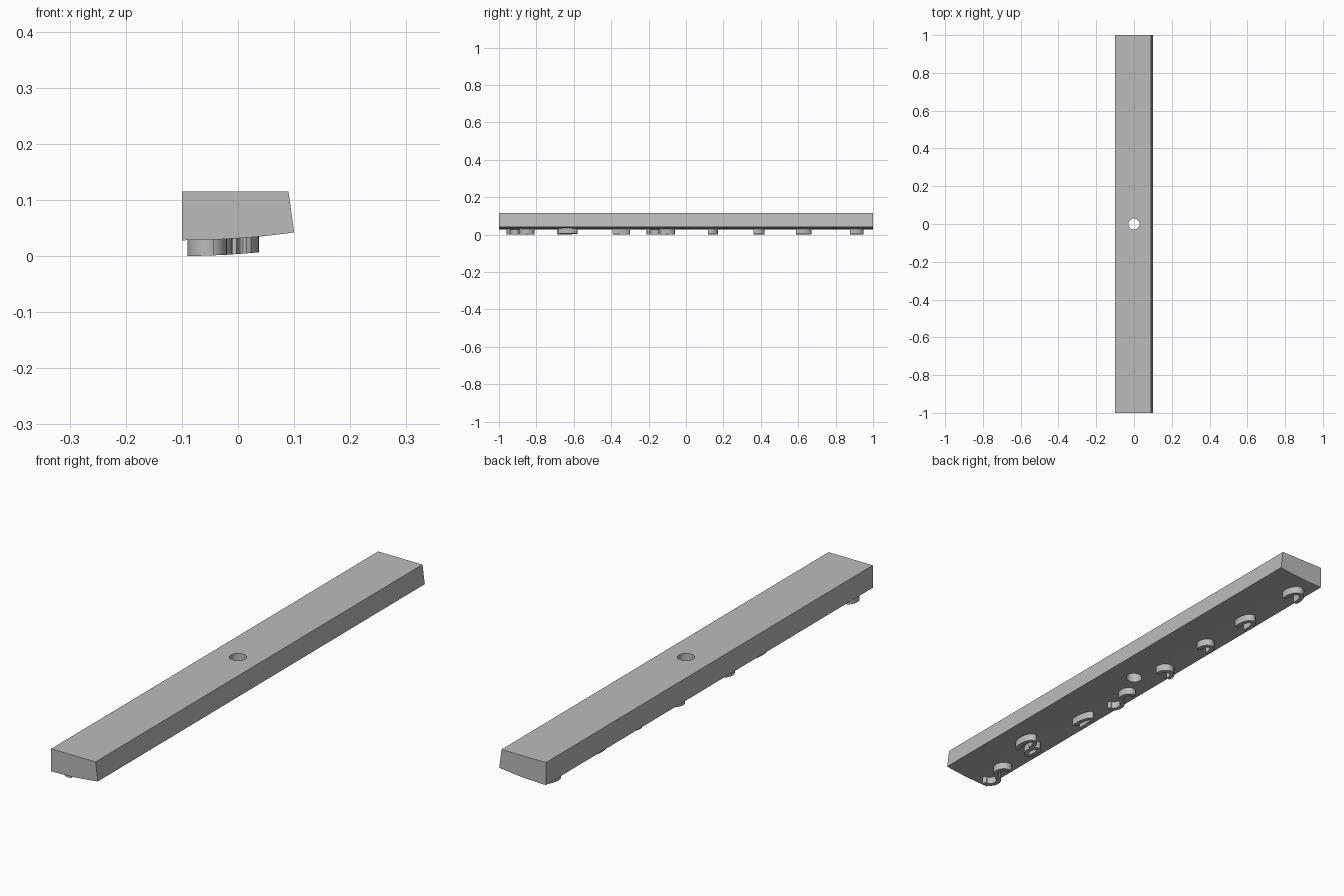
import bpy, bmesh, math

cube = bpy.data.objects.get("Cube")
if cube:
    bpy.data.objects.remove(cube, do_unlink=True)

grey = bpy.data.materials.new("plain grey")
grey.use_nodes = True
colour = (0.5, 0.5, 0.5, 1)
grey.diffuse_color = colour
grey.node_tree.nodes["Principled BSDF"].inputs["Base Color"].default_value = colour


def underside(x):
    """Height of the gently curved bottom face."""
    return 0.0315 + 0.07 * x + 0.35 * x * x


def make_object(name, bm):
    bmesh.ops.recalc_face_normals(bm, faces=bm.faces)
    mesh = bpy.data.meshes.new(name)
    bm.to_mesh(mesh)
    bm.free()
    mesh.materials.append(grey)
    obj = bpy.data.objects.new(name, mesh)
    bpy.context.collection.objects.link(obj)
    return obj


def smooth(obj):
    bpy.ops.object.select_all(action='DESELECT')
    obj.select_set(True)
    bpy.context.view_layer.objects.active = obj
    bpy.ops.object.shade_smooth_by_angle(angle=math.radians(30))


# Long bar: one cross-section swept along y
def build_bar():
    bm = bmesh.new()
    steps = 12
    xs = [-0.1 + 0.2 * i / steps for i in range(steps + 1)]
    section = [(x, underside(x)) for x in xs] + [(0.09, 0.115), (-0.1, 0.115)]
    face = bm.faces.new([bm.verts.new((x, -1, z)) for x, z in section])
    swept = bmesh.ops.extrude_face_region(bm, geom=[face])["geom"]
    bmesh.ops.translate(bm, vec=(0, 2, 0),
                        verts=[g for g in swept if isinstance(g, bmesh.types.BMVert)])
    return make_object("bar", bm)


bar = build_bar()

# Round hole through the middle
bm = bmesh.new()
bmesh.ops.create_cone(bm, cap_ends=True, segments=32, radius1=0.03, radius2=0.03, depth=0.4)
cutter = make_object("hole_cutter", bm)
cut = bar.modifiers.new("hole", 'BOOLEAN')
cut.operation = 'DIFFERENCE'
cut.object = cutter
cut.solver = 'EXACT'
bpy.context.view_layer.objects.active = bar
bar.select_set(True)
bpy.ops.object.modifier_apply(modifier=cut.name)
bpy.data.objects.remove(cutter, do_unlink=True)
smooth(bar)


# Raised curved ridge hanging from the underside
def ridge(name, x0, x1, y0, y1, start, sweep, width=0.017, drop=0.028):
    bm = bmesh.new()
    cx, cy = (x0 + x1) / 2, (y0 + y1) / 2
    rx, ry = (x1 - x0) / 2, (y1 - y0) / 2
    closed = sweep >= 360
    count = 24
    rings = []
    for i in range(count if closed else count + 1):
        a = math.radians(start + sweep * i / count)
        ring = []
        for inset, low in ((0, 0), (width, 0), (width, drop), (0, drop)):
            x = cx + (rx - inset) * math.cos(a)
            y = cy + (ry - inset) * math.sin(a)
            z = underside(x) - low + (0 if low else 0.002)
            ring.append(bm.verts.new((x, y, z)))
        rings.append(ring)
    pairs = list(zip(rings, rings[1:]))
    if closed:
        pairs.append((rings[-1], rings[0]))
    else:
        bm.faces.new(rings[0])
        bm.faces.new(rings[-1])
    for a, b in pairs:
        for k in range(4):
            n = (k + 1) % 4
            bm.faces.new((a[k], a[n], b[n], b[k]))
    smooth(make_object(name, bm))


# Ridges in order along the bar: x range, y range, start angle, sweep
ridges = [
    (-0.09, -0.02, -0.96, -0.88, 90, 200),
    (-0.09, -0.02, -0.89, -0.81, -90, 200),
    (-0.06, -0.01, -0.69, -0.61, 0, 360),
    (-0.02, 0.037, -0.69, -0.58, -60, 240),
    (-0.07, -0.02, -0.44, -0.30, -20, 220),
    (-0.08, -0.02, -0.21, -0.13, 90, 200),
    (-0.08, -0.02, -0.14, -0.06, -90, 200),
    (-0.08, -0.01, 0.09, 0.17, -20, 220),
    (-0.07, -0.01, 0.34, 0.42, -30, 240),
    (-0.07, -0.01, 0.56, 0.67, -30, 240),
    (-0.08, -0.01, 0.84, 0.95, -20, 220),
]
for i, spec in enumerate(ridges, 1):
    ridge(f"underside_ridge_{i}", *spec)
